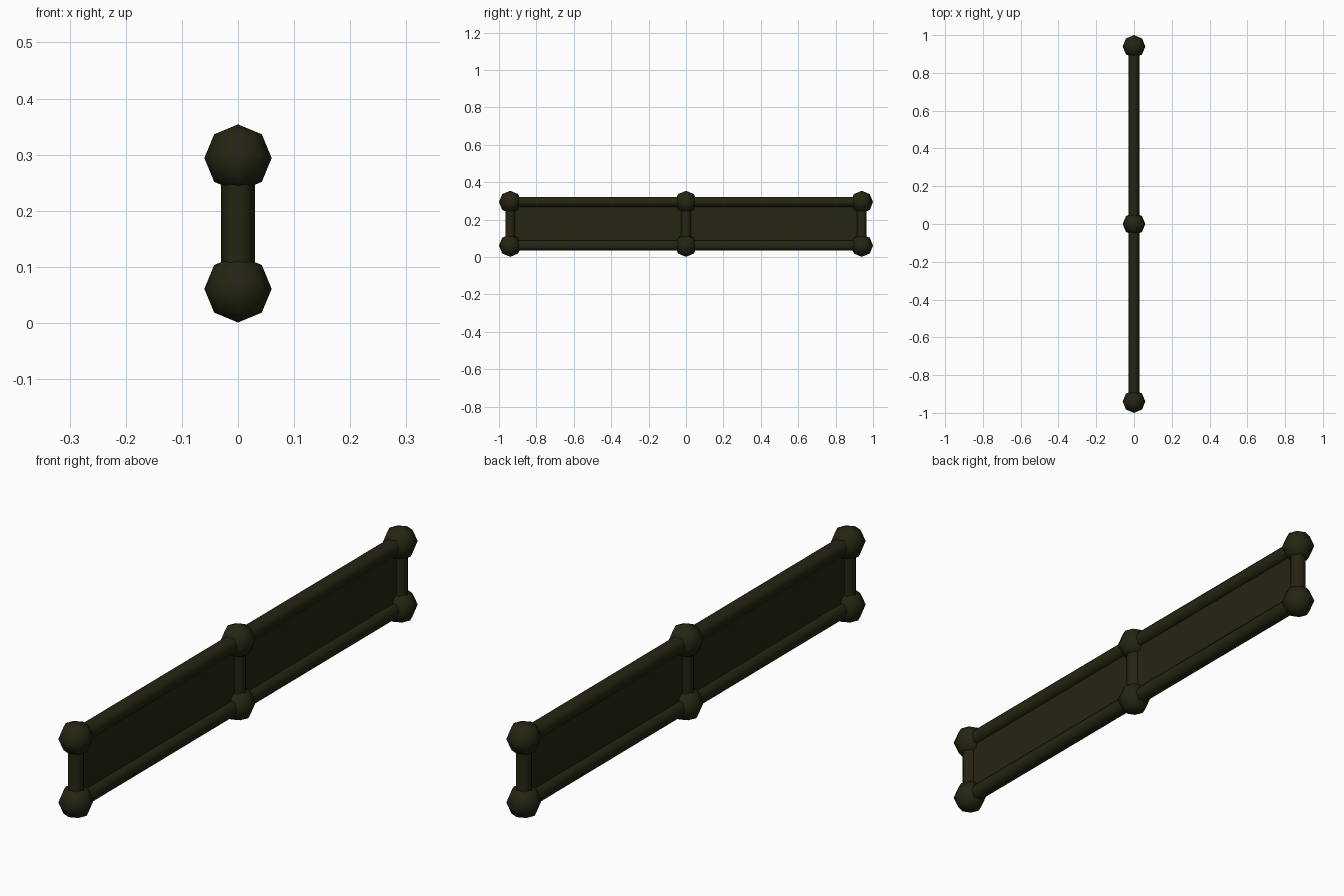
import bpy
import math

if "Cube" in bpy.data.objects:
    bpy.data.objects.remove(bpy.data.objects["Cube"])

mat = bpy.data.materials.new("dark olive")
mat.diffuse_color = (0.019, 0.018, 0.006, 1)
mat.use_nodes = True
mat.node_tree.nodes["Principled BSDF"].inputs["Base Color"].default_value = mat.diffuse_color

Z_LOW, Z_HIGH = 0.061, 0.294
Y_END = 0.94


def finish(name, smooth=True):
    ob = bpy.context.object
    ob.name = name
    ob.data.materials.append(mat)
    if smooth:
        bpy.ops.object.shade_smooth()
    return ob


def tube(name, loc, length, along_y):
    # six-sided tube with corners pointing to +-x
    bpy.ops.mesh.primitive_cylinder_add(
        vertices=6, radius=0.03, depth=length, location=loc,
        rotation=(math.pi / 2 if along_y else 0, 0, 0))
    ob = bpy.context.object
    # turn the section about its own axis so a corner faces x
    for v in ob.data.vertices:
        x, y = v.co.x, v.co.y
        a = math.pi / 2
        v.co.x = x * math.cos(a) - y * math.sin(a)
        v.co.y = x * math.sin(a) + y * math.cos(a)
    finish(name, False)
    bpy.ops.object.shade_smooth_by_angle(angle=math.radians(65))


# posts with a low-poly ball at each end
for y in (-Y_END, 0, Y_END):
    tube("post", (0, y, (Z_LOW + Z_HIGH) / 2), Z_HIGH - Z_LOW, False)
    for z in (Z_LOW, Z_HIGH):
        bpy.ops.mesh.primitive_uv_sphere_add(
            segments=8, ring_count=4, radius=0.06, location=(0, y, z))
        finish("corner_ball")

# long rails
for z in (Z_LOW, Z_HIGH):
    tube("rail", (0, 0, z), 2 * Y_END, True)

# thin infill panels between the posts
for s in (-1, 1):
    bpy.ops.mesh.primitive_cube_add(
        size=1, location=(0, s * Y_END / 2, (Z_LOW + Z_HIGH) / 2))
    ob = bpy.context.object
    for v in ob.data.vertices:
        v.co.x *= 0.008
        v.co.y *= Y_END
        v.co.z *= Z_HIGH - Z_LOW
    finish("infill_panel", False)
